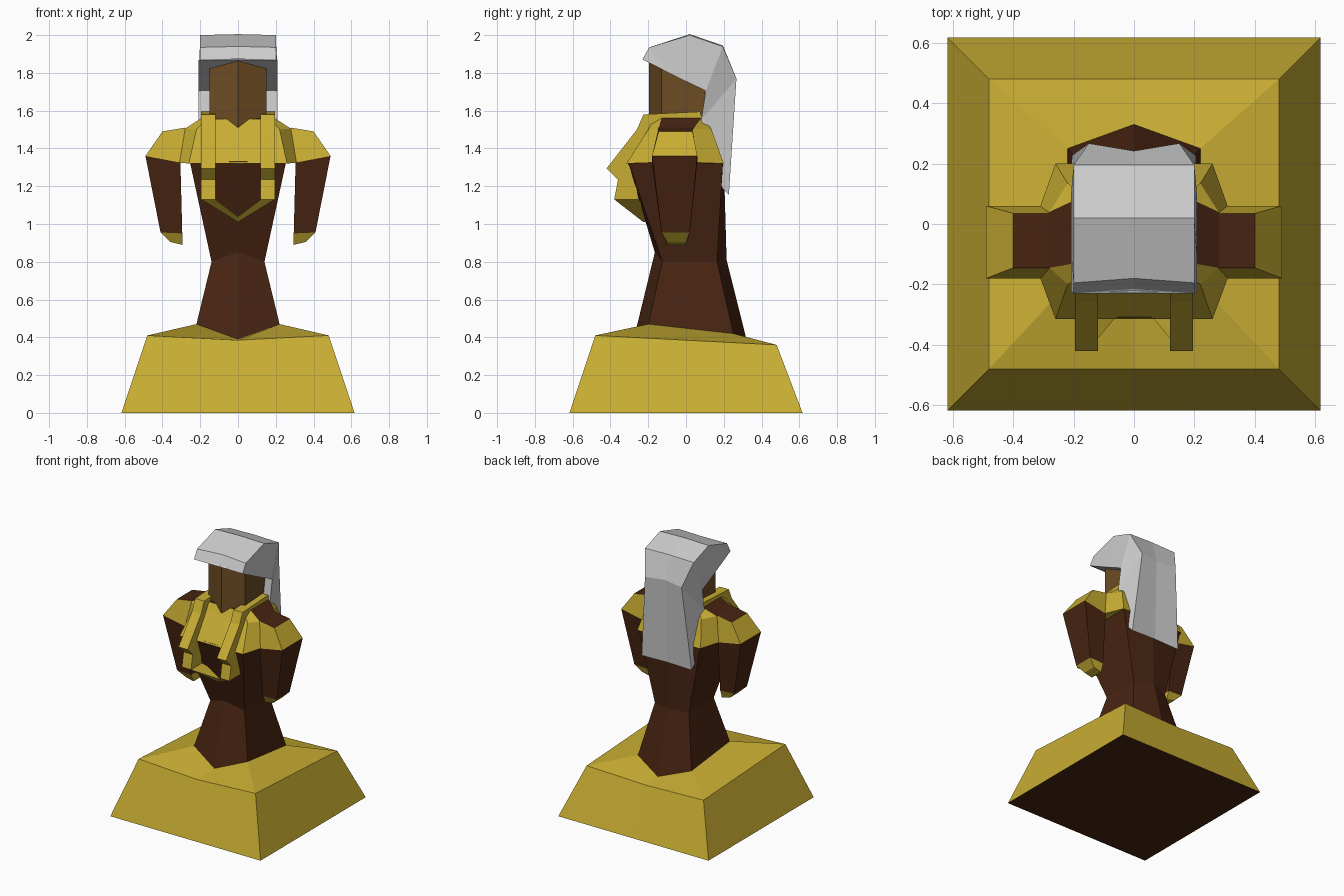
import bpy
import bmesh

cube = bpy.data.objects.get("Cube")
if cube:
    bpy.data.objects.remove(cube, do_unlink=True)


def material(name, rgb):
    m = bpy.data.materials.new(name)
    m.use_nodes = True
    m.diffuse_color = (*rgb, 1)
    m.node_tree.nodes["Principled BSDF"].inputs["Base Color"].default_value = (*rgb, 1)
    return m


GOLD = material("gold", (0.58, 0.42, 0.033))
BROWN = material("dark_brown", (0.065, 0.018, 0.006))
SKIN = material("skin_brown", (0.155, 0.072, 0.018))
GREY = material("hair_grey", (0.6, 0.6, 0.6))


def loft(name, rings, mats, rule=None, side=1):
    """Bridge equal rings of points and cap both ends."""
    bm = bmesh.new()
    rows = [[bm.verts.new((x * side, y, z)) for x, y, z in r] for r in rings]
    for a, b in zip(rows, rows[1:]):
        n = len(a)
        for i in range(n):
            j = (i + 1) % n
            bm.faces.new((a[i], a[j], b[j], b[i]))
    bm.faces.new(rows[0])
    bm.faces.new(rows[-1])
    bmesh.ops.remove_doubles(bm, verts=bm.verts, dist=0.0001)
    bmesh.ops.recalc_face_normals(bm, faces=bm.faces)
    bm.normal_update()
    if rule:
        for f in bm.faces:
            f.material_index = rule(f.normal, f.calc_center_median())
    mesh = bpy.data.meshes.new(name)
    bm.to_mesh(mesh)
    bm.free()
    for m in mats:
        mesh.materials.append(m)
    ob = bpy.data.objects.new(name, mesh)
    bpy.context.collection.objects.link(ob)
    return ob


def hexagon(w, front, back, front_mid, back_mid):
    """Symmetric six-point ring; every argument after w is a (y, z) pair."""
    return [(w, *front), (w, *back), (0, *back_mid),
            (-w, *back), (-w, *front), (0, *front_mid)]


def octagon(w1, w2, y1, y2, y3, y4, z1, z2):
    half = [(w1, y1, z1), (w2, y2, z2), (w2, y3, z2), (w1, y4, z1)]
    return half + [(-x, y, z) for x, y, z in reversed(half)]


def quad(x1, x2, y1, y2, z1, z2):
    return [(x1, y1, z1), (x2, y1, z2), (x2, y2, z2), (x1, y2, z1)]


# Pedestal, sloping up to meet the foot of the figure
foot = hexagon(0.22, (-0.2, 0.47), (0.25, 0.42), (-0.277, 0.39), (0.33, 0.35))
loft("pedestal", [
    hexagon(0.617, (-0.617, 0), (0.617, 0), (-0.617, 0), (0.617, 0)),
    hexagon(0.48, (-0.48, 0.41), (0.48, 0.36), (-0.48, 0.385), (0.48, 0.345)),
    foot], [GOLD, BROWN], lambda n, c: int(n.z < -0.9))

# Lower body and torso
loft("torso", [
    foot,
    hexagon(0.14, (-0.125, 0.8), (0.165, 0.8), (-0.165, 0.85), (0.215, 0.81)),
    hexagon(0.255, (-0.305, 1.33), (0.195, 1.33), (-0.31, 1.33), (0.2, 1.33))],
    [BROWN])

# Chest collar, with bare shoulder tops
loft("chest_collar", [
    octagon(0.26, 0.31, -0.315, -0.18, 0.06, 0.2, 1.32, 1.325),
    octagon(0.22, 0.28, -0.2, -0.145, 0.04, 0.135, 1.5, 1.505),
    octagon(0.17, 0.195, -0.17, -0.13, 0.08, 0.1, 1.555, 1.56)],
    [GOLD, BROWN],
    lambda n, c: int(c.z > 1.51 and (abs(n.x) > 0.35 and abs(n.y) < 0.4 or n.z > 0.95)))

# Head, pointed along the middle of the face
loft("head", [
    hexagon(0.15, (-0.13, 1.525), (0.1, 1.525), (-0.195, 1.5), (0.1, 1.525)),
    hexagon(0.15, (-0.13, 1.825), (0.1, 1.72), (-0.195, 1.87), (0.1, 1.72))],
    [SKIN])

# Hair: outer (half width, y, z, centre y offset), then inner (y, z)
hair = [
    (0.2, -0.23, 1.872, 0.015, -0.225, 1.868),
    (0.2, -0.195, 1.935, 0.015, -0.1, 1.805),
    (0.2, 0.02, 2.0, 0, 0, 1.755),
    (0.2, 0.195, 1.94, 0, 0.105, 1.705),
    (0.15, 0.267, 1.77, -0.025, 0.08, 1.55),
    (0.205, 0.227, 1.155, 0, 0.192, 1.19)]
loft("hair", [
    [(w, y, z), (0, y + d, z + 0.005), (-w, y, z), (-0.208, yi, zi),
     (0, yi, zi + 0.01), (0.208, yi, zi)]
    for w, y, z, d, yi, zi in hair], [GREY])

# Strap profile: outer (y, z), inner (y, z), running from the back to the front
strap = [
    (0.1, 1.5, 0.05, 1.48),
    (0.075, 1.595, 0.05, 1.54),
    (-0.225, 1.58, -0.16, 1.53),
    (-0.26, 1.5, -0.2, 1.46),
    (-0.42, 1.295, -0.31, 1.33),
    (-0.36, 1.235, -0.27, 1.24),
    (-0.38, 1.13, -0.25, 1.13)]
tail = [(0, -0.235, 1.04), (0, -0.225, 1.01), (0, -0.17, 1.01), (0, -0.17, 1.04)]

for label, s in (("left", 1), ("right", -1)):
    # Shoulder sleeve, arm and hand in one tapering column
    loft(label + "_arm", [
        quad(0.28, 0.4, -0.145, 0.035, 1.51, 1.49),
        quad(0.305, 0.49, -0.18, 0.06, 1.325, 1.36),
        quad(0.295, 0.41, -0.13, 0.02, 0.95, 0.955),
        quad(0.295, 0.36, -0.1, 0, 0.89, 0.905)],
        [GOLD, BROWN],
        lambda n, c: int(n.z > 0.9 or 0.96 < c.z < 1.3), s)
    # Strap over the shoulder with a tail joining at the middle
    rings = [[(0.12, yo, zo), (0.195, yo, zo), (0.195, yi, zi), (0.12, yi, zi)]
             for yo, zo, yi, zi in strap]
    loft(label + "_strap", rings + [tail], [GOLD], None, s)
